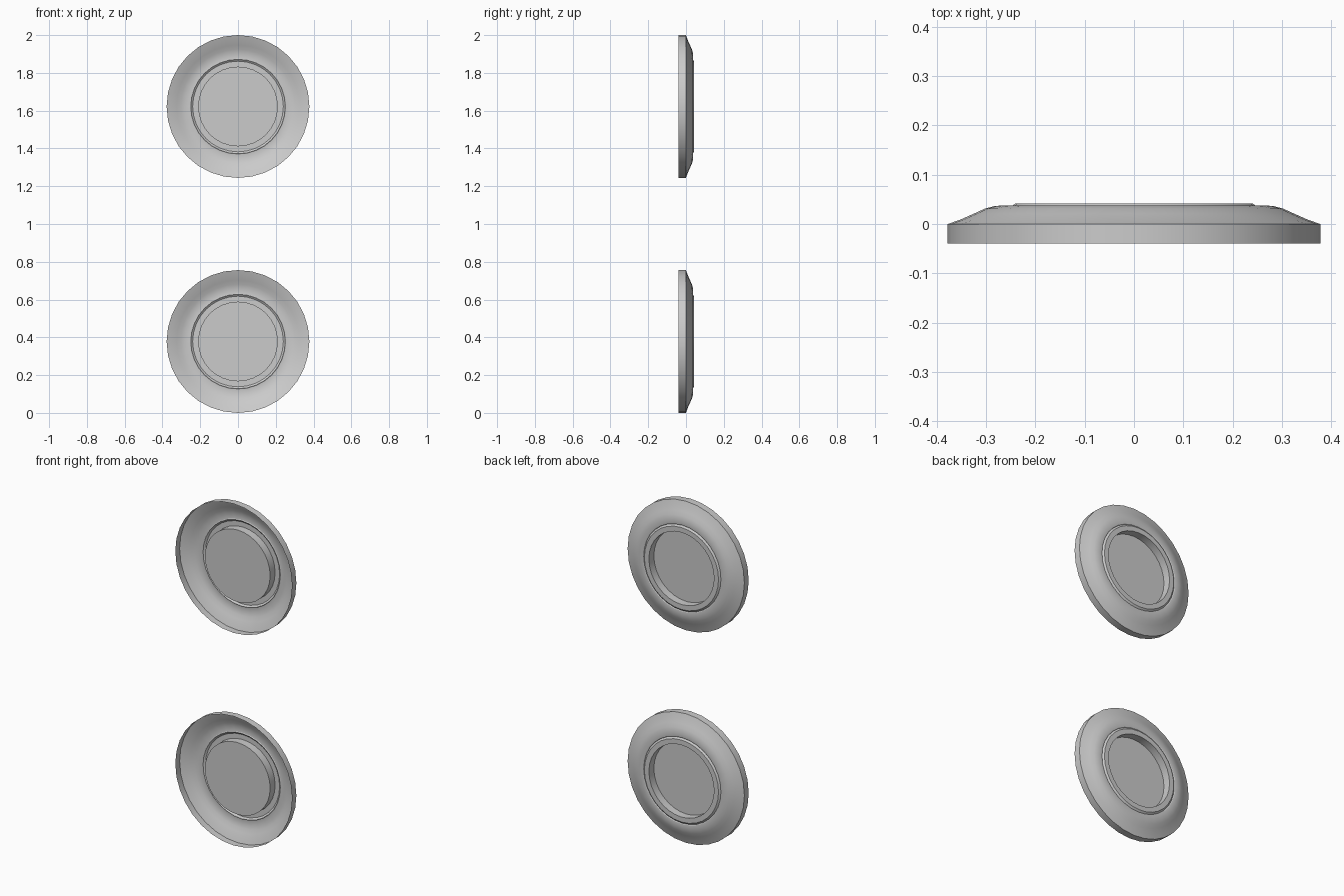
import bpy, bmesh, math

cube = bpy.data.objects.get("Cube")
if cube:
    bpy.data.objects.remove(cube, do_unlink=True)

SEGMENTS = 32
RADIUS = 0.378

grey = bpy.data.materials.new("plain grey")
grey.use_nodes = True
grey.diffuse_color = (0.6, 0.6, 0.6, 1)
grey.node_tree.nodes["Principled BSDF"].inputs["Base Color"].default_value = (0.6, 0.6, 0.6, 1)

# Radius and depth pairs: rim, domed flange, groove, raised lip, recess wall
PROFILE = [
    (RADIUS, -0.04), (RADIUS, 0.0), (0.352, 0.009), (0.325, 0.021),
    (0.303, 0.031), (0.285, 0.036), (0.265, 0.038), (0.254, 0.037),
    (0.25, 0.034), (0.247, 0.037), (0.24, 0.042), (0.211, 0.042), (0.211, -0.004),
]


def add_disc(name, height):
    """Thin open shell turned around the y axis, closed by a flat recess floor."""
    bm = bmesh.new()
    rings = []
    for radius, depth in PROFILE:
        ring = []
        for i in range(SEGMENTS):
            a = math.tau * i / SEGMENTS
            ring.append(bm.verts.new((radius * math.cos(a), depth, radius * math.sin(a))))
        rings.append(ring)
    for outer, inner in zip(rings, rings[1:]):
        for i in range(SEGMENTS):
            j = (i + 1) % SEGMENTS
            bm.faces.new((outer[i], inner[i], inner[j], outer[j]))
    bm.faces.new(list(reversed(rings[-1])))
    bm.normal_update()
    # Recess floor faces the back
    if bm.faces[:][-1].normal.y < 0:
        bmesh.ops.reverse_faces(bm, faces=[bm.faces[:][-1]])
    bmesh.ops.recalc_face_normals(bm, faces=bm.faces[:])
    if bm.faces[:][-1].normal.y < 0:
        bmesh.ops.reverse_faces(bm, faces=bm.faces[:])
    mesh = bpy.data.meshes.new(name)
    bm.to_mesh(mesh)
    bm.free()
    mesh.materials.append(grey)
    disc = bpy.data.objects.new(name, mesh)
    disc.location.z = height
    bpy.context.collection.objects.link(disc)
    bpy.ops.object.select_all(action="DESELECT")
    disc.select_set(True)
    bpy.context.view_layer.objects.active = disc
    bpy.ops.object.shade_smooth_by_angle(angle=math.radians(30))


add_disc("lower_disc", RADIUS)
add_disc("upper_disc", 2 - RADIUS)
